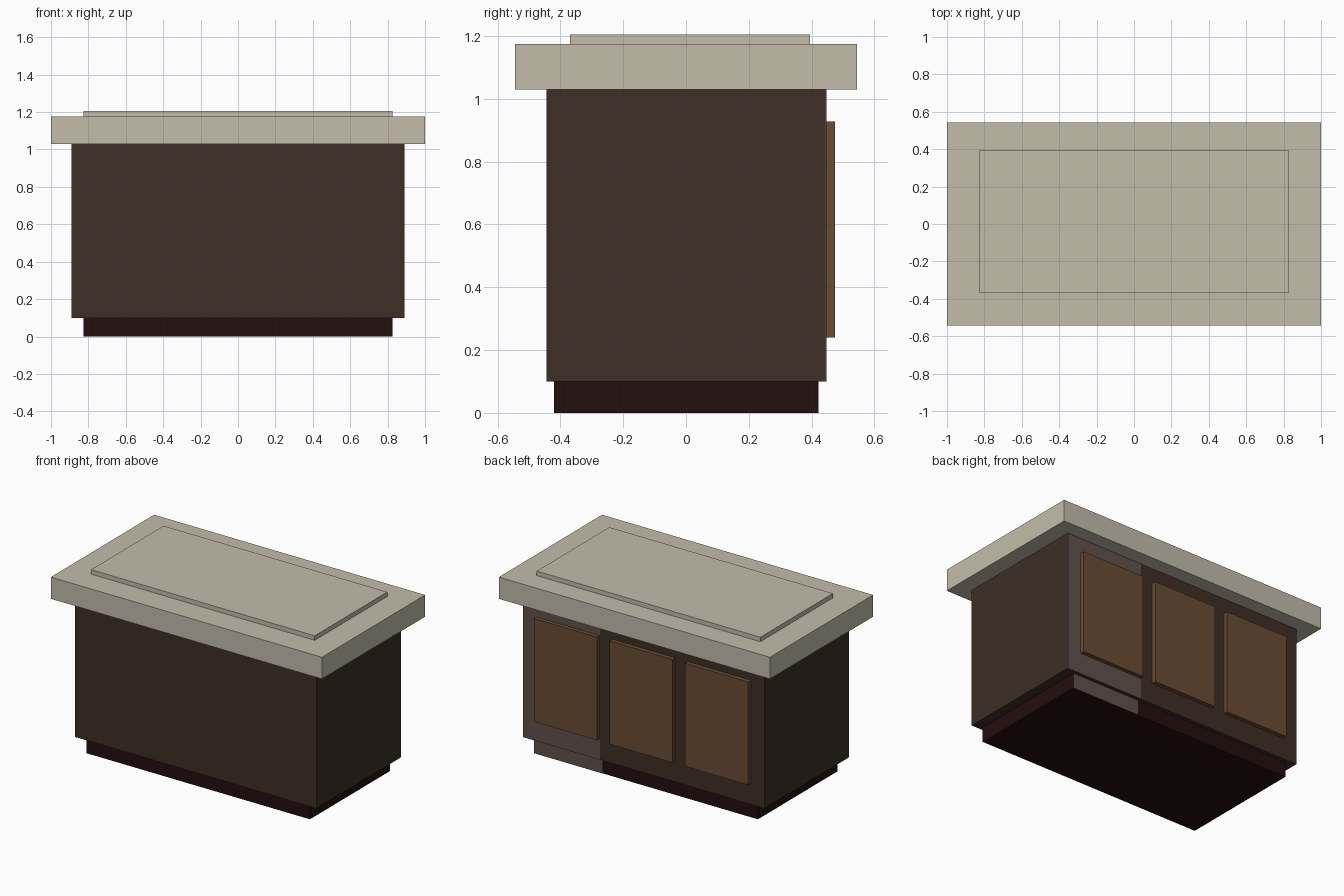
import bpy
import bmesh
from mathutils import Vector

default_cube = bpy.data.objects.get("Cube")
if default_cube:
    bpy.data.objects.remove(default_cube, do_unlink=True)


def to_linear(value):
    return value / 12.92 if value <= 0.04045 else ((value + 0.055) / 1.055) ** 2.4


def make_material(name, hex_code):
    rgb = [to_linear(channel / 255) for channel in bytes.fromhex(hex_code)]
    material = bpy.data.materials.new(name)
    material.use_nodes = True
    material.diffuse_color = (*rgb, 1)
    shader = material.node_tree.nodes["Principled BSDF"]
    shader.inputs["Base Color"].default_value = (*rgb, 1)
    shader.inputs["Roughness"].default_value = 0.8
    return material


def make_box(name, material, x, y, z):
    """Flat-shaded box spanning the given (low, high) ranges."""
    low, high = (Vector(corner) for corner in zip(x, y, z))
    bm = bmesh.new()
    bmesh.ops.create_cube(bm, size=1)
    for vert in bm.verts:
        vert.co = (low + high) / 2 + vert.co * (high - low)
    mesh = bpy.data.meshes.new(name)
    bm.to_mesh(mesh)
    bm.free()
    mesh.materials.append(material)
    box = bpy.data.objects.new(name, mesh)
    bpy.context.collection.objects.link(box)
    return box


def both(half):
    return (-half, half)


stone = make_material("beige stone", "C4BCAA")
dark_wood = make_material("dark brown wood", "3D2F25")
door_wood = make_material("warm brown wood", "6B4C34")
base_wood = make_material("deep maroon", "240E0E")
grey_panel = make_material("grey brown panel", "60524D")

# Main heights and half sizes
base_top, body_top, counter_top = 0.10, 1.03, 1.175
body_x, body_y = 0.89, 0.445
base_x, base_y = 0.825, 0.42

# Recessed plinth, cabinet body, worktop and its raised slab
make_box("plinth", base_wood, both(base_x), both(base_y), (0, base_top))
make_box("cabinet_body", dark_wood, both(body_x), both(body_y), (base_top, body_top))
make_box("worktop", stone, both(1), both(0.544), (body_top, counter_top))
make_box("raised_slab", stone, both(base_x), (-0.37, 0.395), (counter_top, 1.205))

# Grey plates behind the left door, on the body and on the plinth
plate = 0.002
panel_edge = 0.322
make_box("grey_back_panel", grey_panel, (panel_edge, body_x),
         (body_y, body_y + plate), (base_top, body_top))
make_box("grey_plinth_panel", grey_panel, (panel_edge, base_x),
         (base_y, base_y + plate), (0, base_top))

# Three doors along the back
door_half = 0.232
for side, name in ((1, "left_door"), (0, "middle_door"), (-1, "right_door")):
    centre = side * 0.558
    make_box(name, door_wood, (centre - door_half, centre + door_half),
             (body_y, 0.474), (0.24, 0.928))
